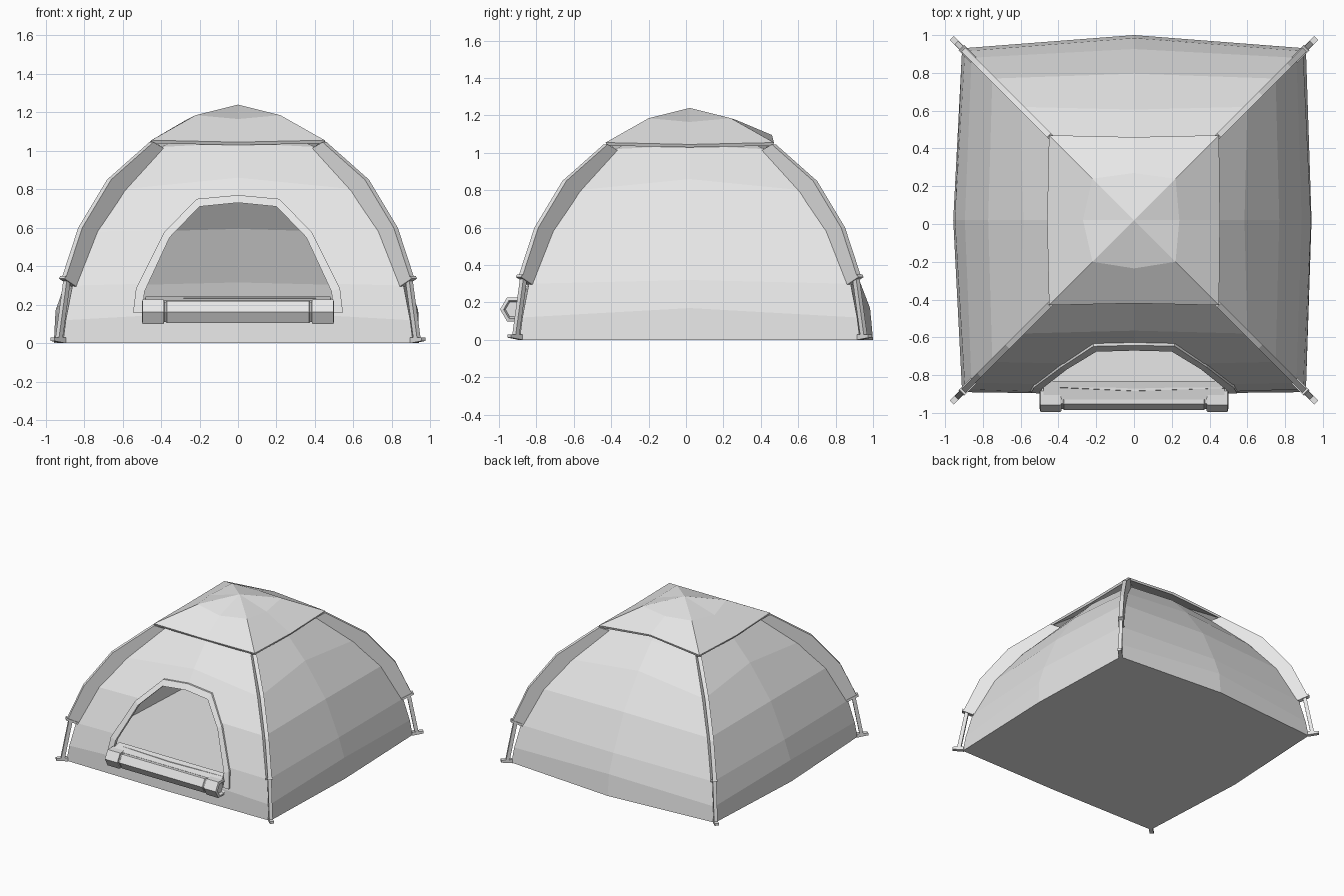
import bpy
import bmesh
from mathutils import Vector
from mathutils.bvhtree import BVHTree
from math import cos, sin, pi, sqrt

CY = 0.02  # centre of the tent floor in y

cube = bpy.data.objects.get("Cube")
if cube:
    bpy.data.objects.remove(cube, do_unlink=True)

fabric = bpy.data.materials.new("light_grey")
fabric.use_nodes = True
fabric.diffuse_color = (0.8, 0.8, 0.8, 1)
for node in fabric.node_tree.nodes:
    if node.type == 'BSDF_PRINCIPLED':
        node.inputs["Base Color"].default_value = (0.8, 0.8, 0.8, 1)
        node.inputs["Roughness"].default_value = 0.8


def skin(name, sections, caps=True):
    """Join matching closed cross-sections with quads and cap both ends."""
    bm = bmesh.new()
    rows = [[bm.verts.new(p) for p in section] for section in sections]
    n = len(rows[0])
    for a, b in zip(rows, rows[1:]):
        for i in range(n):
            j = (i + 1) % n
            bm.faces.new((a[i], a[j], b[j], b[i]))
    if caps:
        bm.faces.new(rows[0])
        bm.faces.new(rows[-1])
    bmesh.ops.remove_doubles(bm, verts=bm.verts, dist=0.0005)
    bmesh.ops.recalc_face_normals(bm, faces=bm.faces)
    mesh = bpy.data.meshes.new(name)
    bm.to_mesh(mesh)
    bm.free()
    mesh.materials.append(fabric)
    obj = bpy.data.objects.new(name, mesh)
    bpy.context.collection.objects.link(obj)
    return obj


def ring(corner, corner_z, mids, mid_z):
    """Eight-point square ring; mids are the right, back, left, front offsets."""
    px, py, nx, ny = mids
    zr, zb, zl, zf = mid_z
    c = corner
    points = [(px, 0, zr), (c, c, corner_z), (0, py, zb), (-c, c, corner_z),
              (-nx, 0, zl), (-c, -c, corner_z), (0, -ny, zf), (c, -c, corner_z)]
    return [Vector((x, y + CY, z)) for x, y, z in points]


def apply_modifiers(obj):
    bpy.context.view_layer.objects.active = obj
    for m in list(obj.modifiers):
        bpy.ops.object.modifier_apply(modifier=m.name)


# Tent body: corner offset, corner height, side offset, side height
levels = [(0.91, 0, 0.945, 0), (0.895, 0.12, 0.94, 0.17), (0.86, 0.3, 0.89, 0.32),
          (0.75, 0.58, 0.77, 0.6), (0.6, 0.8, 0.585, 0.86), (0.4, 1.02, 0.42, 1.04),
          (0.16, 1.13, 0.17, 1.13)]
rings = []
for c, cz, m, mz in levels:
    fade = max(0, 1 - mz) ** 2
    mids = (m - 0.005 * fade, m + 0.035 * fade, m + 0.012 * fade, m - 0.025 * fade)
    rings.append(ring(c, cz, mids, [mz] * 4))
body = skin("tent_body", rings)

# Surface lookup for parts that lie on the front wall
bm = bmesh.new()
bm.from_mesh(body.data)
front_wall = BVHTree.FromBMesh(bm)
bm.free()


def wall_y(x, z):
    hit = front_wall.ray_cast(Vector((x, -2, z)), Vector((0, 1, 0)))[0]
    return hit.y if hit else -0.88


# Doorway cut through the front wall
inner = [(0.5, 0.16), (0.485, 0.27), (0.355, 0.55), (0.2, 0.71), (0, 0.73)]
outer = [(0.545, 0.16), (0.53, 0.285), (0.385, 0.575), (0.215, 0.75), (0, 0.77)]


def both_sides(half):
    return half + [(-x, z) for x, z in reversed(half[:-1])]


arch = both_sides([(0.49, 0.235)] + inner[1:])
cutter = skin("door_cutter", [[(x, y, z) for x, z in arch] for y in (-1.3, -0.3)])
cutter.hide_render = True
shell = body.modifiers.new("shell", 'SOLIDIFY')
shell.thickness = 0.012
cut = body.modifiers.new("doorway", 'BOOLEAN')
cut.operation = 'DIFFERENCE'
cut.solver = 'EXACT'
cut.object = cutter
apply_modifiers(body)
bpy.data.objects.remove(cutter, do_unlink=True)

# Raised trim around the doorway
sections = []
for (xi, zi), (xo, zo) in zip(both_sides(inner), both_sides(outer)):
    yi, yo = wall_y(xi, zi), wall_y(xo, zo)
    sections.append([(xi, yi + 0.015, zi), (xi, yi - 0.015, zi),
                     (xo, yo - 0.015, zo), (xo, yo + 0.015, zo)])
skin("door_trim", sections)

# Rolled-down door: six-sided roll with strap grooves and recessed ends
half = [(0.48, 0.02), (0.48, 0.045), (0.5, 0.055), (0.495, 0.074), (0.39, 0.074),
        (0.385, 0.07), (0.383, 0.06), (0.375, 0.06), (0.37, 0.066)]
stations = half + [(-x, r) for x, r in reversed(half)]
skin("rolled_door", [[(x, -0.92 + r * cos(k * pi / 3), 0.163 + r * sin(k * pi / 3))
                      for k in range(6)] for x, r in stations])
skin("door_flap", [[(x, -0.93, 0.212), (x, -0.93, 0.222), (x, -0.83, 0.242),
                    (x, -0.83, 0.232)] for x in (-0.48, 0.48)])


# Parts standing on the four diagonals, given as outer and inner edges
def diagonal_part(name, pairs, width):
    for sx, side in ((1, "left"), (-1, "right")):
        for sy, end in ((1, "back"), (-1, "front")):
            across = Vector((-sy, sx, 0)) * (width / 2 / sqrt(2))
            sections = []
            for (do, zo), (di, zi) in pairs:
                o = Vector((sx * do, CY + sy * do, zo))
                i = Vector((sx * di, CY + sy * di, zi))
                sections.append([o + across, o - across, i - across, i + across])
            skin(f"{name}_{end}_{side}", sections)


diagonal_part("pole_sleeve", [((0.905, 0.34), (0.85, 0.3)), ((0.82, 0.6), (0.745, 0.56)),
                              ((0.67, 0.85), (0.6, 0.79)), ((0.45, 1.045), (0.39, 1.01))], 0.03)
diagonal_part("sleeve_cuff", [((0.915, 0.335), (0.855, 0.295)),
                              ((0.91, 0.35), (0.85, 0.31))], 0.04)
diagonal_part("pole", [((0.942, 0.01), (0.922, 0.01)), ((0.897, 0.34), (0.877, 0.34))], 0.026)
diagonal_part("peg", [((0.965, 0.012), (0.965, 0.03)), ((0.905, 0), (0.905, 0.03))], 0.03)

# Roof fly, with the back edge lifted as a vent
fly = skin("roof_fly", [
    ring(0.45, 1.055, (0.455, 0.44, 0.46, 0.44), (1.045, 1.095, 1.045, 1.045)),
    ring(0.22, 1.185, (0.24, 0.25, 0.27, 0.255), (1.165, 1.175, 1.16, 1.165)),
    ring(0, 1.24, (0, 0, 0, 0), [1.24] * 4)], caps=False)
hem = fly.modifiers.new("hem", 'SOLIDIFY')
hem.thickness = 0.018
hem.offset = -1
# keep the outward side on top whatever the winding
if fly.data.polygons[0].normal.z < 0:
    fly.data.flip_normals()
apply_modifiers(fly)
